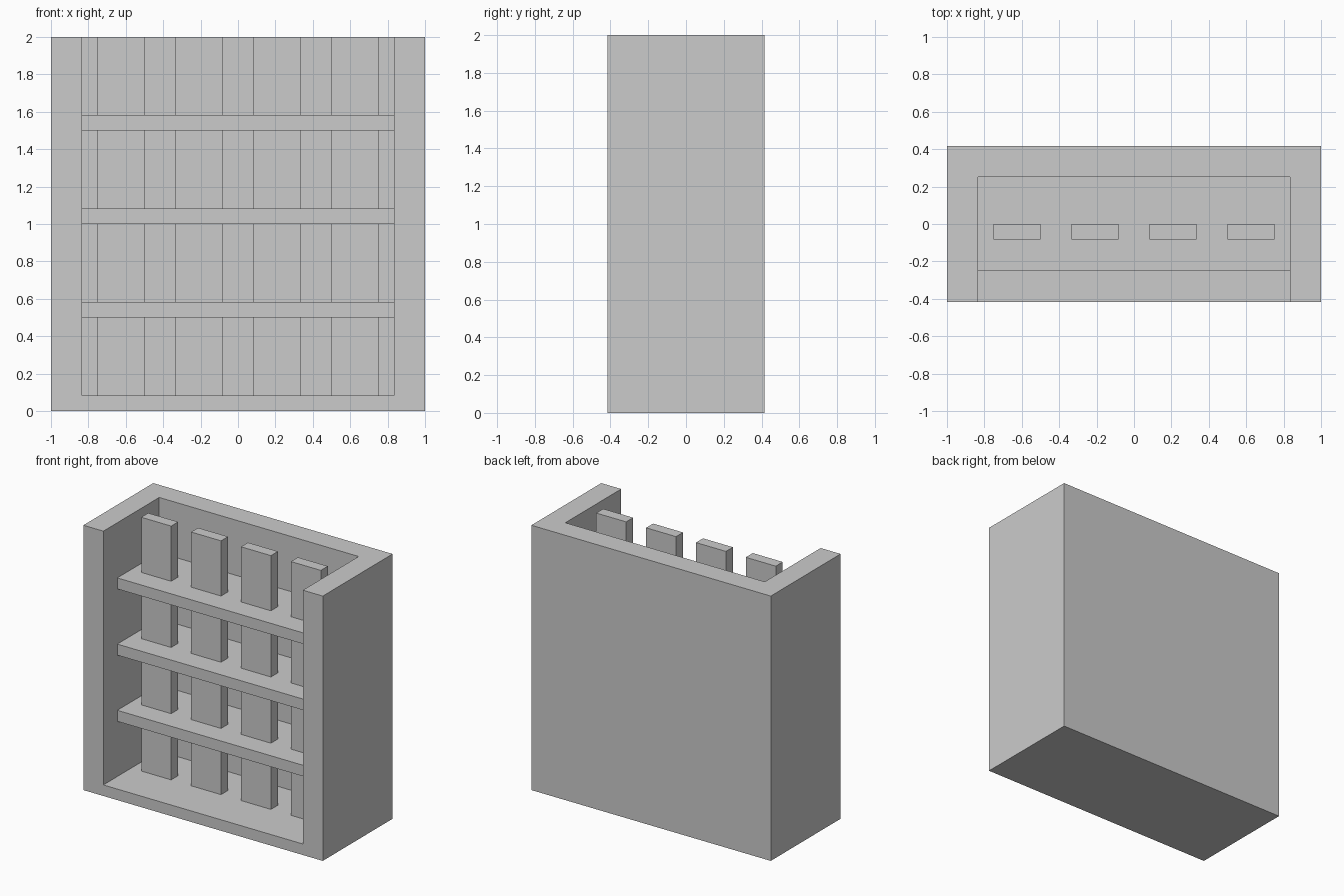
import bpy

if "Cube" in bpy.data.objects:
    bpy.data.objects.remove(bpy.data.objects["Cube"])

U = 1 / 12  # the whole design sits on a 1/12 grid


def box(name, x, y, z):
    """Box from (min, max) ranges given in grid units."""
    mid = [(r[0] + r[1]) / 2 * U for r in (x, y, z)]
    size = [(r[1] - r[0]) * U for r in (x, y, z)]
    bpy.ops.mesh.primitive_cube_add(size=1, location=mid)
    ob = bpy.context.object
    ob.name = name
    ob.scale = size
    bpy.ops.object.transform_apply(location=False, rotation=False, scale=True)
    return ob


# Case: solid block hollowed out through the front and the open top
case = box("case", (-12, 12), (-5, 5), (0, 24))
cutter = box("case_cutter", (-10, 10), (-7, 3), (1, 26))
cutter.hide_render = True
cutter.display_type = 'WIRE'
cut = case.modifiers.new("hollow", 'BOOLEAN')
cut.operation = 'DIFFERENCE'
cut.solver = 'EXACT'
cut.object = cutter

# Shelves, set back from the front edge
for i in range(1, 4):
    box(f"shelf_{i}", (-10, 10), (-3, 3), (6 * i, 6 * i + 1))

# Upright slats: four on the floor and four on each shelf
for row in range(4):
    for col, x in enumerate((-9, -4, 1, 6)):
        z = 6 * row + 1
        box(f"slat_{row + 1}_{col + 1}", (x, x + 3), (-1, 0), (z, z + 5))
